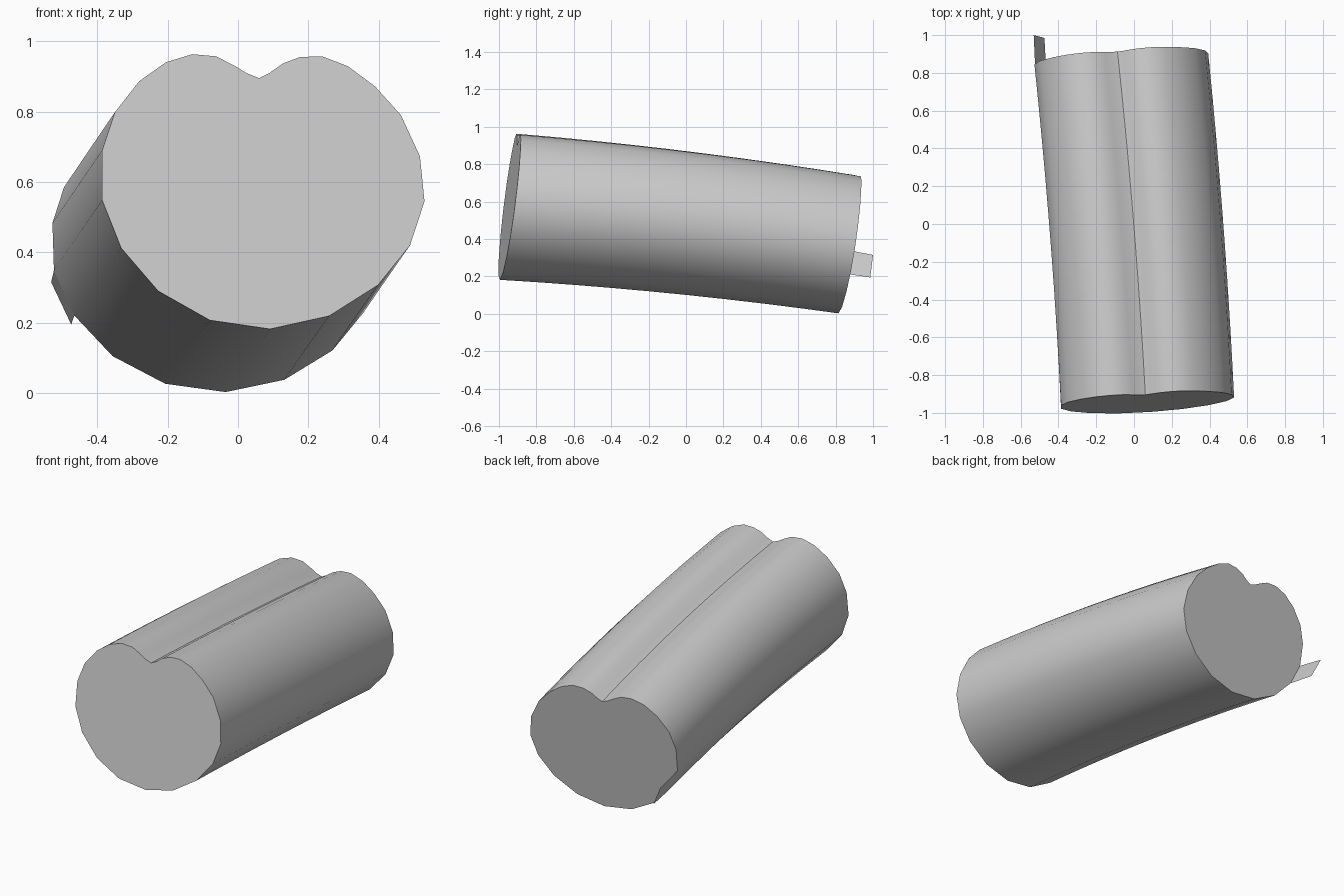
import bpy, bmesh

if "Cube" in bpy.data.objects:
    bpy.data.objects.remove(bpy.data.objects["Cube"])

grey = bpy.data.materials.new("plain grey")
grey.diffuse_color = (0.6, 0.6, 0.6, 1)
grey.use_nodes = True
grey.node_tree.nodes["Principled BSDF"].inputs["Base Color"].default_value = grey.diffuse_color

# Heart-like cross-section (x, z) at the front end, clockwise from the notch
PROFILE = [
    (0.06, 0.895), (0.09, 0.91), (0.128, 0.937), (0.176, 0.955), (0.239, 0.957),
    (0.312, 0.929), (0.389, 0.872), (0.463, 0.79), (0.517, 0.673), (0.53, 0.545),
    (0.489, 0.42), (0.398, 0.307), (0.259, 0.219), (0.091, 0.182), (-0.08, 0.207),
    (-0.227, 0.29), (-0.332, 0.412), (-0.386, 0.548), (-0.386, 0.69), (-0.35, 0.798),
    (-0.281, 0.886), (-0.205, 0.94), (-0.13, 0.963), (-0.062, 0.957), (-0.008, 0.929),
    (0.025, 0.909)]
RINGS = 10


def place(x, z, t):
    """Point on the log skin: t = 0 at the front cap, t = 1 at the back cap."""
    h = z - 0.18
    xb, zb = x - 0.126 - 0.03 * h, z - 0.179 - 0.055 * h
    front_y = -0.995 + 0.065 * (x - 0.09) + 0.13 * h
    back_y = 0.815 + 0.083 * (xb + 0.037) + 0.15 * zb
    bow = 4 * t * (1 - t)
    return (x + (xb - x) * t + 0.012 * bow,
            front_y + (back_y - front_y) * t,
            z + (zb - z) * t + 0.018 * bow)


def finish(name, bm):
    mesh = bpy.data.meshes.new(name)
    bm.to_mesh(mesh)
    bm.free()
    obj = bpy.data.objects.new(name, mesh)
    bpy.context.collection.objects.link(obj)
    mesh.materials.append(grey)
    return obj


# Log body: gently bowed loft with tilted flat caps
bm = bmesh.new()
rings = [[bm.verts.new(place(x, z, i / (RINGS - 1))) for x, z in PROFILE]
         for i in range(RINGS)]
n = len(PROFILE)
for a, b in zip(rings, rings[1:]):
    for i in range(n):
        j = (i + 1) % n
        bm.faces.new((a[i], a[j], b[j], b[i]))
bm.faces.new(rings[0])
bm.faces.new(rings[-1])
bmesh.ops.recalc_face_normals(bm, faces=bm.faces[:])
log = finish("log_body", bm)
bpy.context.view_layer.objects.active = log
log.select_set(True)
bpy.ops.object.shade_smooth_by_angle(angle=0.6)

# Small flap sticking out past the back cap
bm = bmesh.new()
root = [place(*PROFILE[k], 1) for k in (17, 16)]
tip = [(-0.474, 0.985, 0.195), (-0.531, 1.0, 0.315)]
bm.faces.new([bm.verts.new(p) for p in root + tip])
bmesh.ops.reverse_faces(bm, faces=bm.faces[:])
finish("back_flap", bm)
